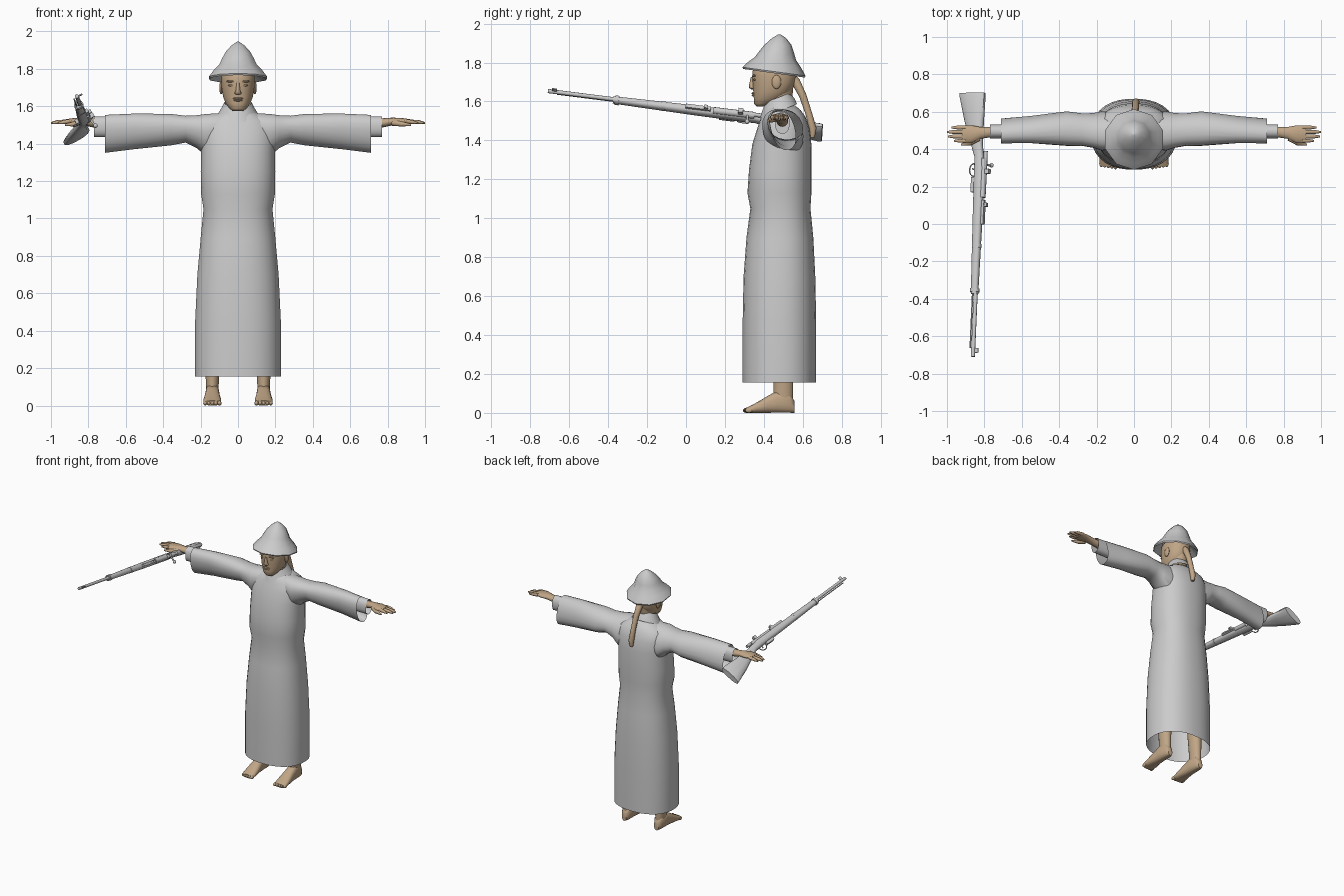
import bpy
import bmesh
from math import cos, sin, pi, copysign
from mathutils import Vector, Matrix

default_cube = bpy.data.objects.get("Cube")
if default_cube:
    bpy.data.objects.remove(default_cube)


def material(name, colour):
    mat = bpy.data.materials.new(name)
    mat.use_nodes = True
    mat.diffuse_color = (*colour, 1)
    mat.node_tree.nodes["Principled BSDF"].inputs["Base Color"].default_value = (*colour, 1)
    return mat


GREY = material("light grey", (0.6, 0.6, 0.6))
SKIN = material("tan skin", (0.53, 0.38, 0.24))
X, Y, Z = Vector((1, 0, 0)), Vector((0, 1, 0)), Vector((0, 0, 1))


def finish(name, bm, mat, matrix=None, angle=50):
    """Turn a bmesh into a shaded object."""
    if matrix:
        bm.transform(matrix)
    bmesh.ops.recalc_face_normals(bm, faces=bm.faces)
    mesh = bpy.data.meshes.new(name)
    bm.to_mesh(mesh)
    bm.free()
    mesh.materials.append(mat)
    obj = bpy.data.objects.new(name, mesh)
    bpy.context.collection.objects.link(obj)
    bpy.ops.object.select_all(action="DESELECT")
    obj.select_set(True)
    bpy.context.view_layer.objects.active = obj
    bpy.ops.object.shade_smooth_by_angle(angle=angle * pi / 180)
    return obj


def ring(centre, a, b, sides=24, power=2):
    """Superellipse around centre with half-axis vectors a and b."""
    def bend(v):
        return copysign(abs(v) ** (2 / power), v)
    angles = [2 * pi * (i + 0.5) / sides for i in range(sides)]
    return [Vector(centre) + a * bend(cos(t)) + b * bend(sin(t)) for t in angles]


def loft(name, rings, mat, caps=(True, True), matrix=None, angle=50):
    bm = bmesh.new()
    loops = [[bm.verts.new(p) for p in r] for r in rings]
    n = len(loops[0])
    for low, high in zip(loops, loops[1:]):
        for i in range(n):
            j = (i + 1) % n
            bm.faces.new((low[i], low[j], high[j], high[i]))
    for capped, loop in zip(caps, (loops[0], loops[-1])):
        if capped:
            bm.faces.new(loop)
    return finish(name, bm, mat, matrix, angle)


def ellipsoid(name, centre, size, mat, matrix=None):
    bm = bmesh.new()
    bmesh.ops.create_uvsphere(bm, u_segments=12, v_segments=8, radius=1)
    place = Matrix.Translation(centre) @ Matrix.Diagonal((*size, 1))
    return finish(name, bm, mat, (matrix or Matrix()) @ place, 60)


def tube(name, points, radii, mat, sides=10, matrix=None):
    """Round tube through points, one radius per point."""
    pts = [Vector(p) for p in points]
    rings = []
    for i, p in enumerate(pts):
        way = (pts[min(i + 1, len(pts) - 1)] - pts[max(i - 1, 0)]).normalized()
        a = way.cross(X if abs(way.x) < 0.7 else Z).normalized()
        rings.append(ring(p, a * radii[i], way.cross(a) * radii[i], sides))
    return loft(name, rings, mat, matrix=matrix)


# Long robe, open at the hem: height, half width, front, back
robe = [(.155, .23, .29, .67), (.45, .23, .29, .67), (.7, .218, .295, .665),
        (.9, .2, .31, .655), (1.05, .185, .33, .64), (1.13, .198, .315, .645),
        (1.25, .2, .323, .645), (1.38, .197, .34, .645), (1.46, .2, .365, .635),
        (1.52, .18, .385, .615), (1.555, .12, .4, .59), (1.58, .075, .42, .56)]
loft("robe", [ring((0, (f + b) / 2, z), X * w, Y * (b - f) / 2, 32, 2.3)
              for z, w, f, b in robe], GREY, (False, True))

# Slanted collar
lean = Vector((0, .092, .035))
loft("collar", [ring((0, .475, 1.55), X * .112, lean * 1.05),
                ring((0, .475, 1.585), X * .09, lean * .9),
                ring((0, .472, 1.62), X * .072, lean * .7),
                ring((0, .472, 1.60), X * .062, lean * .6)], GREY, (False, False))

# Head and neck: height, half width, front, back
head = [(1.53, .055, .42, .54), (1.59, .056, .41, .54), (1.605, .06, .385, .545)]
loft("neck", [ring((0, (f + b) / 2, z), X * w, Y * (b - f) / 2)
              for z, w, f, b in head + [(1.7, .065, .4, .555)]], SKIN)
head = [(1.575, .028, .362, .40), (1.588, .045, .35, .45), (1.615, .066, .348, .50),
        (1.65, .08, .345, .54), (1.69, .087, .343, .558), (1.73, .09, .339, .565),
        (1.78, .088, .345, .56), (1.83, .06, .39, .53)]
loft("head", [ring((0, (f + b) / 2, z), X * w, Y * (b - f) / 2, 24, 2.2)
              for z, w, f, b in head], SKIN)
loft("nose", [ring((0, y, z), X * w, Y * d, 10) for z, w, d, y in
              [(1.662, .012, .008, .343), (1.67, .02, .017, .342),
               (1.685, .012, .014, .338), (1.725, .008, .009, .342)]], SKIN)
for height, width in ((1.642, .028), (1.632, .023)):
    ellipsoid("lip", (0, .347, height), (width, .01, .006), SKIN)
for side, label in ((1, "left"), (-1, "right")):
    ellipsoid(label + "_ear", (side * .09, .465, 1.70), (.01, .024, .036), SKIN)
    ellipsoid(label + "_eye", (side * .036, .353, 1.712), (.017, .008, .006), SKIN)
    ellipsoid(label + "_brow", (side * .038, .351, 1.733), (.025, .01, .006), SKIN)
tube("hair_braid", [(0, .53, 1.74), (0, .565, 1.70), (.005, .60, 1.63), (.008, .63, 1.54),
                    (.01, .652, 1.46), (.01, .65, 1.415)],
     [.02, .024, .02, .018, .02, .012], SKIN)

# Ten-sided pointed hat with the brim raised at the front: radius, centre y, height, tilt
hat = [(.1, .46, 1.79, .01), (.158, .452, 1.745, .022), (.162, .452, 1.754, .022),
       (.135, .455, 1.79, .014), (.106, .46, 1.82, .008), (.088, .466, 1.857, .004),
       (.07, .472, 1.89, 0), (.038, .478, 1.924, 0), (.006, .48, 1.945, 0)]
loft("hat", [ring((0, y, z), X * r, Y * r - Z * t, 10) for r, y, z, t in hat],
     GREY, (False, True))

# Arms: wide sleeve, inner cuff, hand, leg and foot on each side
sleeve = [(.08, .41, .59, 1.36, 1.565), (.17, .395, .60, 1.33, 1.56),
          (.22, .41, .59, 1.375, 1.553), (.28, .42, .59, 1.405, 1.55), (.36, .42, .6, 1.39, 1.56),
          (.55, .435, .575, 1.37, 1.562), (.71, .435, .56, 1.35, 1.555)]
foot = [(.558, .018, .06), (.535, .033, .1), (.47, .037, .115), (.42, .04, .088),
        (.36, .048, .052), (.325, .048, .034), (.308, .042, .026)]
fingers = [(.445, .962), (.468, .995), (.492, 1), (.516, .975)]
for side, label in ((1, "left"), (-1, "right")):
    loft(label + "_sleeve",
         [ring((side * x, (f + b) / 2, (lo + hi) / 2), Y * (b - f) / 2,
               (Z - Y * .2) * (hi - lo) / 2, 20, 2.2) for x, f, b, lo, hi in sleeve],
         GREY, (False, False))
    loft(label + "_cuff", [ring((side * x, .495, 1.49), Y * .038, Z * .056, 16, 2.3)
                           for x in (.6, .77)], GREY, (True, False))
    loft(label + "_hand", [ring((side * x, y, z), Y * w, Z * h, 14)
                           for x, y, z, w, h in [(.65, .495, 1.50, .03, .03),
                                                 (.78, .49, 1.512, .029, .024),
                                                 (.82, .487, 1.518, .032, .021),
                                                 (.87, .48, 1.52, .049, .018),
                                                 (.92, .48, 1.518, .046, .013)]], SKIN)
    for i, (y, tip) in enumerate(fingers):
        tube(f"{label}_finger_{i + 1}",
             [(side * .9, y, 1.52), (side * (tip - .03), y, 1.515), (side * tip, y, 1.51)],
             [.012, .011, .005], SKIN, 8)
    tube(label + "_thumb", [(side * .83, .46, 1.512), (side * .875, .433, 1.505),
                            (side * .925, .424, 1.5)], [.018, .014, .006], SKIN, 8)

    # Bare leg and foot
    at = side * .137
    loft(label + "_leg", [ring((at, y, z), X * w, Y * d, 16) for z, y, w, d in
                          [(.06, .5, .032, .05), (.1, .5, .034, .052),
                           (.16, .5, .037, .052), (.4, .49, .05, .06)]], SKIN)
    loft(label + "_foot", [ring((at, y, top / 2), X * w, Z * top / 2, 16, 2.6)
                           for y, w, top in foot], SKIN)
    for i in range(5):
        ellipsoid(f"{label}_toe_{i + 1}",
                  (at + side * (i - 2) * .019, .312 + i * .003, .013),
                  (.011, .02, .013), SKIN)

# Rifle in its own frame: x to the muzzle, z towards the sights
breech = Vector((-.82, .3, 1.525))
forward = (Vector((-.865, -.71, 1.652)) - breech).normalized()
across = Vector((.85, 0, .5)).cross(forward).normalized()
upward = forward.cross(across)
rifle = Matrix((forward, across, upward)).transposed().to_4x4()
rifle.translation = breech

stock = [(-.405, -.072, .078, .022), (-.39, -.07, .078, .026), (-.25, -.052, .056, .025),
         (-.13, -.03, .034, .021), (-.06, -.012, .026, .02), (0, -.006, .03, .024),
         (.25, -.005, .027, .023), (.5, -.004, .023, .02), (.68, -.003, .02, .017)]
loft("rifle_stock", [ring((s, 0, u), Y * w, Z * h, 12, 2.6) for s, u, h, w in stock],
     GREY, matrix=rifle)


def rod(name, start, end, radius):
    tube(name, [start, end], [radius, radius], GREY, 10, rifle)


def block(name, centre, size):
    bm = bmesh.new()
    bmesh.ops.create_cube(bm, size=1)
    finish(name, bm, GREY, rifle @ Matrix.Translation(centre) @ Matrix.Diagonal((*size, 1)))


rod("rifle_barrel", (.1, 0, .004), (1.018, 0, .004), .011)
rod("rifle_receiver", (-.05, 0, .02), (.16, 0, .018), .018)
rod("cleaning_rod", (.66, 0, -.015), (.97, 0, -.015), .004)
rod("bolt", (-.09, 0, .027), (.0, 0, .027), .011)
rod("bolt_handle", (-.015, 0, .025), (-.02, .05, .035), .006)
ellipsoid("bolt_knob", (-.02, .052, .036), (.012, .012, .012), GREY, rifle)
block("clip_guide", (.02, 0, .042), (.025, .024, .03))
block("rear_sight_base", (.24, 0, .027), (.13, .02, .016))
block("rear_sight_leaf", (.2, 0, .042), (.02, .018, .018))
block("front_sight", (.985, 0, .022), (.025, .006, .026))
block("magazine", (.09, 0, -.035), (.08, .024, .03))
for place in (.42, .66):
    loft("barrel_band", [ring((place + d, 0, -.003), Y * .022, Z * .026, 12, 2.6)
                         for d in (-.01, .01)], GREY, matrix=rifle)
# Trigger guard loop and trigger
loop = [(.01 + .034 * cos(t * pi / 8), 0, -.042 + .026 * sin(t * pi / 8)) for t in range(17)]
tube("trigger_guard", loop, [.004] * len(loop), GREY, 6, rifle)
rod("trigger", (.01, 0, -.02), (.004, 0, -.052), .004)
